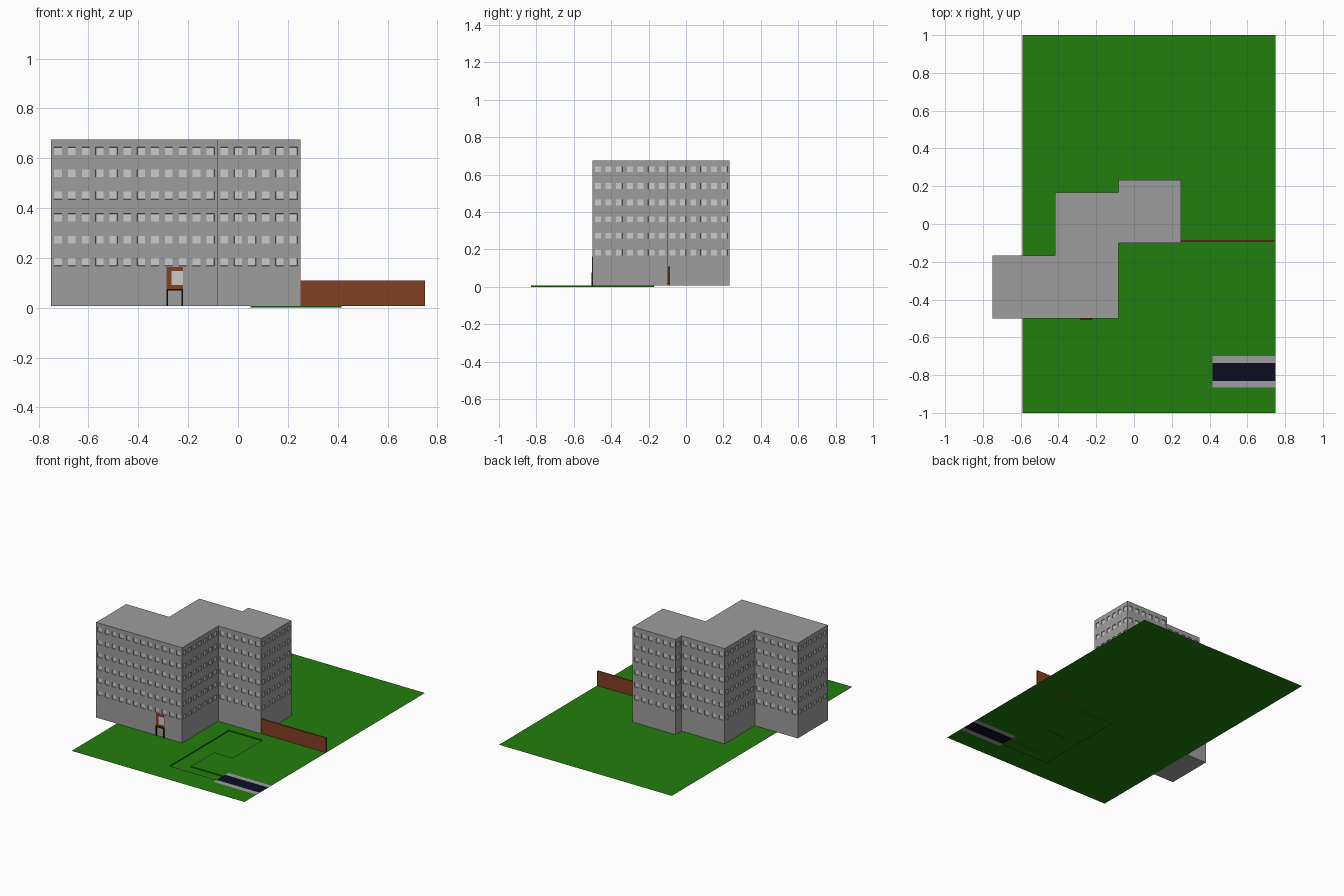
import bpy, bmesh

if "Cube" in bpy.data.objects:
    bpy.data.objects.remove(bpy.data.objects["Cube"])

G = 0.0075          # ground level
TOP = 0.675         # roof level
PITCH = 0.0556      # window spacing
WIN = 0.021         # window size


def mat(name, rgb):
    m = bpy.data.materials.new(name)
    m.diffuse_color = (*rgb, 1)
    m.use_nodes = True
    m.node_tree.nodes["Principled BSDF"].inputs["Base Color"].default_value = m.diffuse_color
    return m


concrete = mat("concrete_grey", (0.34, 0.34, 0.34))
glass = mat("window_light_grey", (0.60, 0.60, 0.60))
grass = mat("grass_green", (0.016, 0.21, 0.004))
brick = mat("brick_brown", (0.23, 0.05, 0.016))
asphalt = mat("asphalt_navy", (0.004, 0.004, 0.018))
black = mat("frame_black", (0.002, 0.002, 0.002))


def finish(name, bm, mats):
    me = bpy.data.meshes.new(name)
    bm.to_mesh(me)
    bm.free()
    for m in mats:
        me.materials.append(m)
    ob = bpy.data.objects.new(name, me)
    bpy.context.collection.objects.link(ob)
    return ob


def box(name, x, y, z, m):
    bm = bmesh.new()
    bmesh.ops.create_cube(bm, size=1)
    for v in bm.verts:
        v.co = [r[0] if c < 0 else r[1] for r, c in zip((x, y, z), v.co)]
    return finish(name, bm, [m])


# Apartment building: footprint walls split into cells, windows inset
foot = [(-.75, -.5), (-.083, -.5), (-.083, -.1), (.25, -.1), (.25, .233),
        (-.083, .233), (-.083, .167), (-.417, .167), (-.417, -.167), (-.75, -.167)]
rows = [0.184 + 0.0889 * k for k in range(6)]
bm = bmesh.new()
levels = [(G, rows[0] - PITCH / 2, False)]
for i, r in enumerate(rows):
    levels.append((r - PITCH / 2, r + PITCH / 2, True))
    nxt = rows[i + 1] - PITCH / 2 if i < 5 else TOP
    levels.append((r + PITCH / 2, nxt, False))
cells = []
for (x0, y0), (x1, y1) in zip(foot, foot[1:] + foot[:1]):
    n = max(1, round((abs(x1 - x0) + abs(y1 - y0)) / PITCH))
    at = lambda t: (x0 + (x1 - x0) * t, y0 + (y1 - y0) * t)
    for z0, z1, windowed in levels:
        for k in range(n if windowed else 1):
            c = n if windowed else 1
            a, b = at(k / c), at((k + 1) / c)
            f = bm.faces.new([bm.verts.new(p) for p in
                              ((*a, z0), (*b, z0), (*b, z1), (*a, z1))])
            if windowed:
                cells.append(f)
bm.faces.new([bm.verts.new((x, y, TOP)) for x, y in foot])
bm.faces.new([bm.verts.new((x, y, G + 0.0004)) for x, y in reversed(foot)])
bm.normal_update()
bmesh.ops.inset_individual(bm, faces=cells, thickness=(PITCH - WIN) / 2, depth=0)
bmesh.ops.inset_individual(bm, faces=cells, thickness=0.0005, depth=-0.005)
for f in cells:
    f.material_index = 1
finish("apartment_building", bm, [concrete, glass])

# Site: lawn with sunken path and a road with pavements, as one cell grid
xs = [-.59, .05, .165, .31, .415, .75]
ys = [-1, -.865, -.83, -.755, -.735, -.70, -.50, -.17, 1]


def is_path(x, y):
    return ((.05 < x < .165 and -.83 < y < -.17) or
            (.05 < x < .31 and -.50 < y < -.17) or
            (.05 < x < .415 and -.83 < y < -.755))


def surface(x, y):
    if x > .415 and -.865 < y < -.70:
        return 2 if -.83 < y < -.735 else 1
    return 0


bm = bmesh.new()


def quad(pts, m=0):
    bm.faces.new([bm.verts.new(p) for p in pts]).material_index = m


for x0, x1 in zip(xs, xs[1:]):
    for y0, y1 in zip(ys, ys[1:]):
        cx, cy = (x0 + x1) / 2, (y0 + y1) / 2
        p = is_path(cx, cy)
        z = 0 if p else G
        quad([(x0, y0, z), (x1, y0, z), (x1, y1, z), (x0, y1, z)], surface(cx, cy))
        if p:   # small kerb walls around the sunken path
            e = 0.002
            for a, b, probe in (((x0, y0), (x1, y0), (cx, y0 - e)),
                                ((x1, y0), (x1, y1), (x1 + e, cy)),
                                ((x1, y1), (x0, y1), (cx, y1 + e)),
                                ((x0, y1), (x0, y0), (x0 - e, cy))):
                if not is_path(*probe):
                    quad([(*b, 0), (*a, 0), (*a, G), (*b, G)])
bmesh.ops.remove_doubles(bm, verts=bm.verts, dist=1e-5)
finish("lawn_path_and_road", bm, [grass, concrete, asphalt])

# Brick boundary wall
box("boundary_wall", (.25, .75), (-.096, -.086), (G, .11), brick)

# Entrance: black door frame, brown panel above with a pale pane
box("door_post_left", (-.286, -.280), (-.506, -.5), (G, .076), black)
box("door_post_right", (-.226, -.220), (-.506, -.5), (G, .076), black)
box("door_lintel", (-.286, -.220), (-.506, -.5), (.069, .076), black)
box("entrance_panel", (-.286, -.220), (-.502, -.5), (.076, .163), brick)
box("entrance_pane", (-.266, -.221), (-.503, -.5), (.092, .148), glass)
